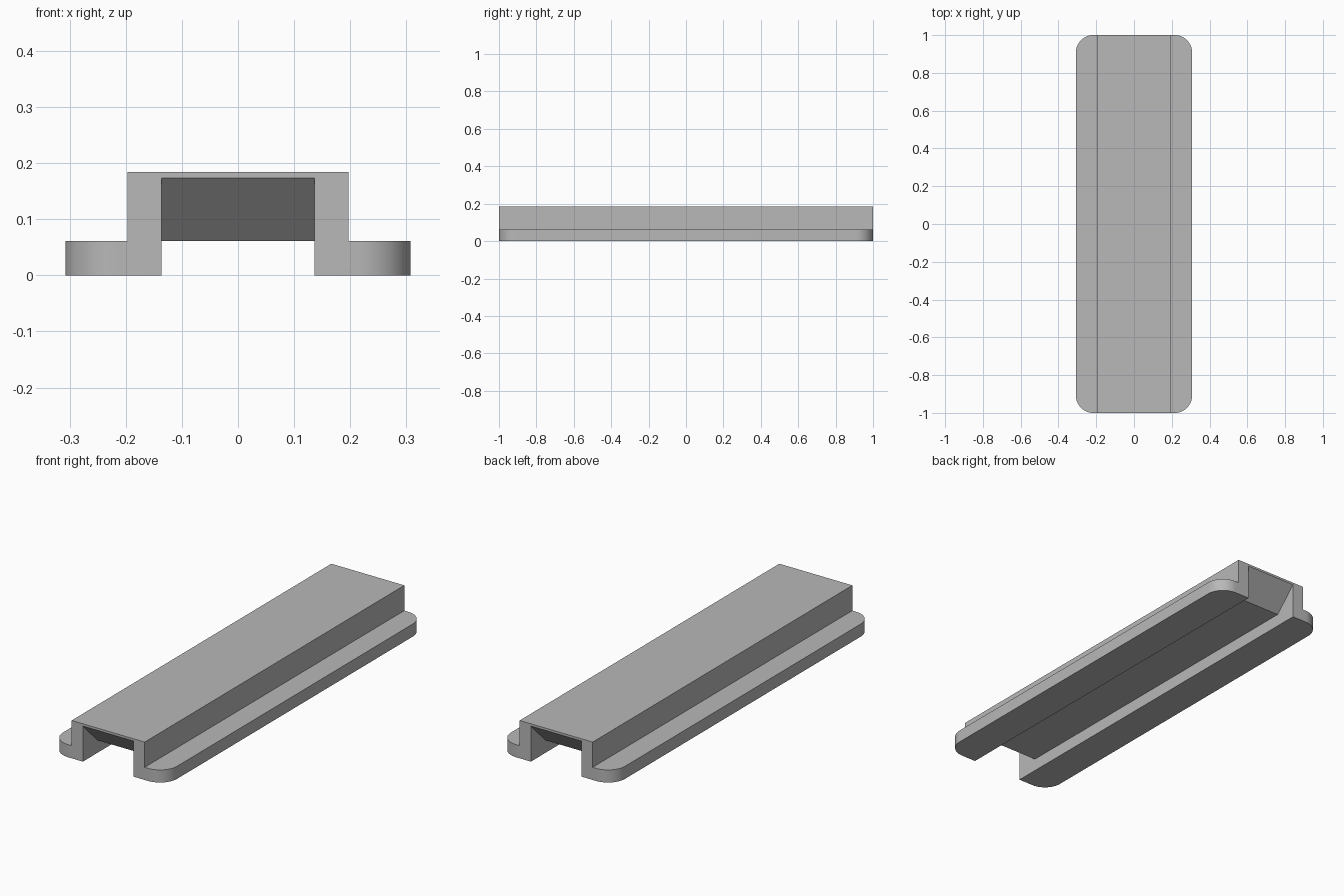
import bpy
from math import sin, cos, pi

cube = bpy.data.objects.get("Cube")
if cube:
    bpy.data.objects.remove(cube)

U = 2 / 32.5                      # flange thickness
HALF_W, HALF_L = 5 * U, 1.0       # flange half size
RADIUS = 1.5 * U                  # flange corner radius
RAIL_W, RAIL_H = 3.2 * U, 3 * U   # raised rail half width and top
SLOT_W, SLOT_H = 2.22 * U, 2.82 * U  # underside channel

grey = bpy.data.materials.new("plain grey")
grey.use_nodes = True
grey.diffuse_color = (0.48, 0.48, 0.48, 1)
grey.node_tree.nodes["Principled BSDF"].inputs["Base Color"].default_value = grey.diffuse_color


def prism(name, outline, place, low, high):
    """Extrude a 2D outline between two levels; place maps (a, b, level) to xyz."""
    n = len(outline)
    verts = [place(a, b, level) for level in (low, high) for a, b in outline]
    faces = [tuple(reversed(range(n))), tuple(range(n, 2 * n))]
    faces += [(i, (i + 1) % n, n + (i + 1) % n, n + i) for i in range(n)]
    mesh = bpy.data.meshes.new(name)
    mesh.from_pydata(verts, [], faces)
    mesh.materials.append(grey)
    obj = bpy.data.objects.new(name, mesh)
    bpy.context.collection.objects.link(obj)
    return obj


def combine(target, tool, operation):
    """Apply a boolean and discard the helper."""
    mod = target.modifiers.new(operation.lower(), 'BOOLEAN')
    mod.operation, mod.solver, mod.object = operation, 'EXACT', tool
    bpy.ops.object.modifier_apply(modifier=mod.name)
    bpy.data.objects.remove(tool)


# Flange: flat slab with rounded corners
STEPS = 16
corners = [(1, 1), (-1, 1), (-1, -1), (1, -1)]
outline = []
for k, (sx, sy) in enumerate(corners):
    for i in range(STEPS + 1):
        t = (k + i / STEPS) * pi / 2
        outline.append((sx * (HALF_W - RADIUS) + RADIUS * cos(t),
                        sy * (HALF_L - RADIUS) + RADIUS * sin(t)))
cover = prism("channel_cover", outline, lambda a, b, h: (a, b, h), 0, U)
bpy.ops.object.select_all(action='DESELECT')
cover.select_set(True)
bpy.context.view_layer.objects.active = cover

# Raised rail along the middle
rail = prism("rail", [(sx * RAIL_W, sy * HALF_L) for sx, sy in corners],
             lambda a, b, h: (a, b, h), U / 2, RAIL_H)
combine(cover, rail, 'UNION')

# Underside channel: shallow in the middle, ramping up to a tall opening at each end
ramp = HALF_L - (SLOT_H - U)
side = [(HALF_L + U, -U), (HALF_L + U, SLOT_H), (HALF_L, SLOT_H), (ramp, U)]
side += [(-y, z) for y, z in reversed(side)]
slot = prism("channel_cutter", side, lambda y, z, x: (x, y, z), -SLOT_W, SLOT_W)
slot.hide_render = True
combine(cover, slot, 'DIFFERENCE')

bpy.ops.object.shade_smooth_by_angle(angle=pi / 6)
